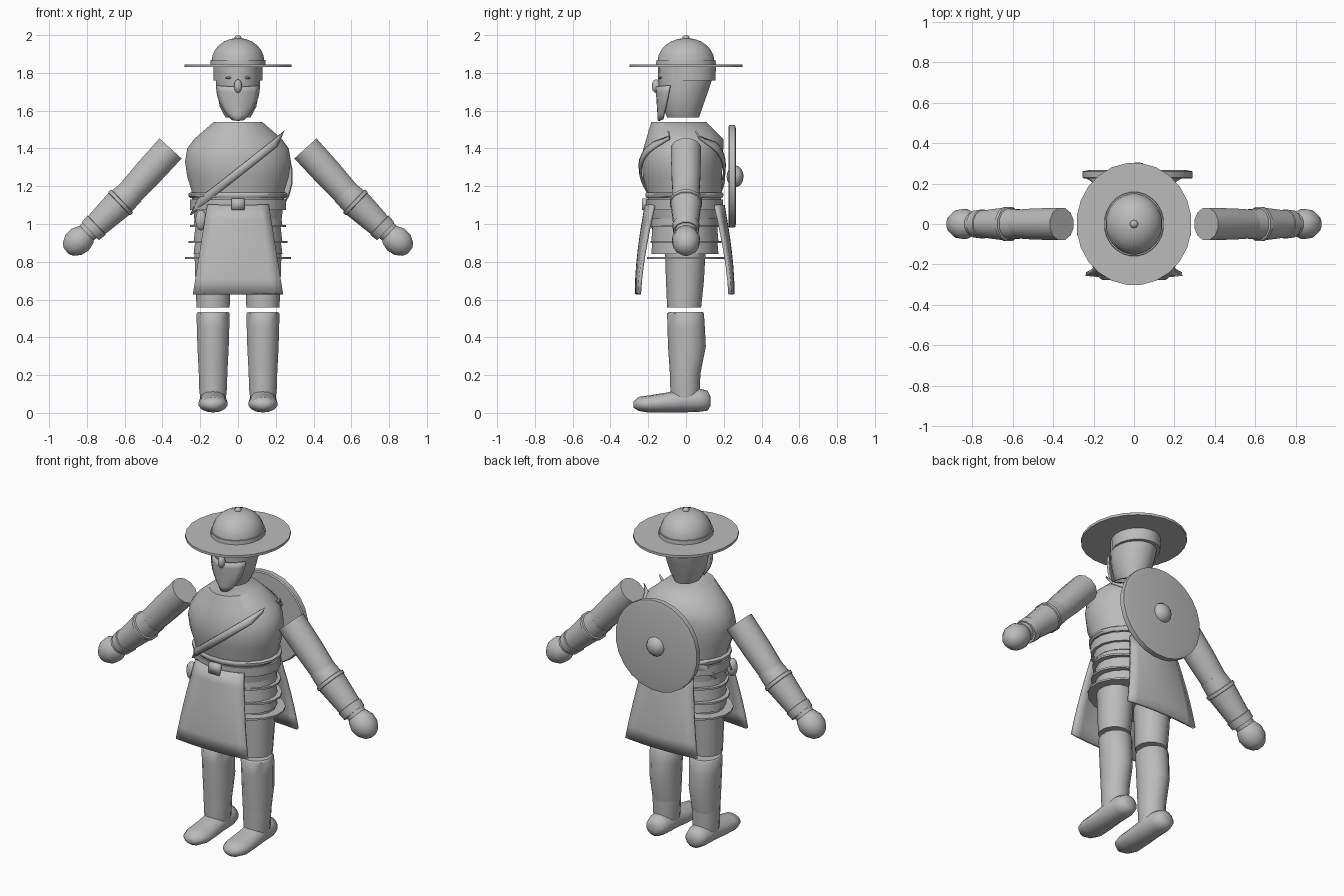
import bpy, bmesh, math
from mathutils import Vector

cube = bpy.data.objects.get("Cube")
if cube:
    bpy.data.objects.remove(cube, do_unlink=True)

grey = bpy.data.materials.new("plain grey")
grey.use_nodes = True
grey.diffuse_color = (0.5, 0.5, 0.5, 1)
grey.node_tree.nodes["Principled BSDF"].inputs["Base Color"].default_value = (0.5, 0.5, 0.5, 1)


def finish(name, bm, angle=40):
    bmesh.ops.recalc_face_normals(bm, faces=bm.faces)
    mesh = bpy.data.meshes.new(name)
    bm.to_mesh(mesh)
    bm.free()
    mesh.materials.append(grey)
    obj = bpy.data.objects.new(name, mesh)
    bpy.context.collection.objects.link(obj)
    bpy.ops.object.select_all(action="DESELECT")
    obj.select_set(True)
    bpy.context.view_layer.objects.active = obj
    bpy.ops.object.shade_smooth_by_angle(angle=math.radians(angle))
    return obj


def loft(name, rings, sides=16, angle=40):
    """Closed skin over elliptical rings: z, half width, front y, back y, centre x."""
    bm = bmesh.new()
    loops = []
    for z, rx, front, back, cx in rings:
        cy, ry = (front + back) / 2, (back - front) / 2
        turn = [2 * math.pi * (i + 0.5) / sides for i in range(sides)]
        loops.append([bm.verts.new((cx + rx * math.cos(t), cy + ry * math.sin(t), z)) for t in turn])
    for a, b in zip(loops, loops[1:]):
        for i in range(sides):
            j = (i + 1) % sides
            bm.faces.new((a[i], a[j], b[j], b[i]))
    bm.faces.new(loops[0])
    bm.faces.new(loops[-1])
    return finish(name, bm, angle)


def limb(name, start, end, profile, sides=12):
    """Round piece along a line; profile holds distance fraction and radius."""
    a, b = Vector(start), Vector(end)
    d = b - a
    obj = loft(name, [(f * d.length, r, -r, r, 0) for f, r in profile], sides)
    obj.rotation_mode = "QUATERNION"
    obj.rotation_quaternion = d.to_track_quat("Z", "Y")
    obj.location = a


def ball(name, centre, radii, segments=14, rings=8):
    bm = bmesh.new()
    bmesh.ops.create_uvsphere(bm, u_segments=segments, v_segments=rings, radius=1)
    bmesh.ops.scale(bm, vec=radii, verts=bm.verts)
    bmesh.ops.translate(bm, vec=centre, verts=bm.verts)
    finish(name, bm, 60)


def sheet(name, point, nu, nv, thickness):
    """Thick curved sheet from a function of u in -1..1 and v in 0..1."""
    bm = bmesh.new()
    grid = [[bm.verts.new(point(2 * u / nu - 1, v / nv)) for u in range(nu + 1)] for v in range(nv + 1)]
    for a, b in zip(grid, grid[1:]):
        for i in range(nu):
            bm.faces.new((a[i], a[i + 1], b[i + 1], b[i]))
    obj = finish(name, bm)
    solid = obj.modifiers.new("thickness", "SOLIDIFY")
    solid.thickness = thickness
    solid.offset = 0


# Hat
loft("hat_brim", [(1.83, 0.285, -0.303, 0.303, 0), (1.845, 0.285, -0.303, 0.303, 0)], 24)
loft("hat_band", [(1.84, 0.148, -0.16, 0.16, 0), (1.868, 0.146, -0.158, 0.158, 0)], 24)
dome = []
for i in range(7):
    t = math.radians(i * 14.5)
    dome.append((1.86 + 0.125 * math.sin(t), 0.141 * math.cos(t), -0.152 * math.cos(t), 0.152 * math.cos(t), 0))
loft("hat_dome", dome, 24)
ball("hat_knob", (0, 0, 1.985), (0.02, 0.02, 0.015), 10, 6)
loft("hat_liner", [(1.76, 0.13, -0.125, 0.158, 0), (1.835, 0.132, -0.128, 0.16, 0)], 20)

# Head
loft("head", [(1.565, 0.068, -0.1, 0.07, 0), (1.62, 0.098, -0.125, 0.088, 0), (1.71, 0.115, -0.143, 0.12, 0),
              (1.77, 0.12, -0.148, 0.14, 0), (1.835, 0.122, -0.148, 0.148, 0)], 18, 50)


def beard_point(u, v):
    half = 0.112 - 0.082 * v ** 2.2
    return (half * u, -0.155 + 0.07 * u * u * (1 - v * 0.7) + 0.012 * v, 1.725 - 0.18 * v + 0.008 * abs(u))


sheet("beard", beard_point, 8, 6, 0.012)
ball("nose", (0, -0.158, 1.73), (0.022, 0.023, 0.036), 10, 7)
for side in (-1, 1):
    ball("eyelid", (side * 0.05, -0.136, 1.774), (0.018, 0.01, 0.006), 8, 5)

# Torso, with the chest rings reused by the shoulder strap
chest = [(1.03, 0.235, -0.19, 0.18, 0), (1.18, 0.25, -0.21, 0.19, 0), (1.25, 0.272, -0.23, 0.192, 0),
         (1.33, 0.284, -0.238, 0.198, 0), (1.4, 0.272, -0.228, 0.2, 0), (1.45, 0.235, -0.213, 0.2, 0),
         (1.54, 0.13, -0.185, 0.11, 0)]
loft("chest", chest, 20, 50)


def strap_point(sign):
    def point(u, v):
        x, z = 0.225 - 0.455 * v + 0.02 * u, 1.45 - 0.36 * v + 0.042 * u
        lower, upper = next((a, b) for a, b in zip(chest, chest[1:]) if a[0] <= z <= b[0])
        f = (z - lower[0]) / (upper[0] - lower[0])
        rx, front, back = (lower[i] + f * (upper[i] - lower[i]) for i in (1, 2, 3))
        depth = (back - front) / 2 * math.sqrt(max(0.12, 1 - (x / rx) ** 2))
        return (x, (front + back) / 2 + sign * (depth + 0.01), z)
    return point


sheet("front_strap", strap_point(-1), 2, 12, 0.012)
sheet("back_strap", strap_point(1), 2, 12, 0.01)

# Belts and hip plates
loft("upper_belt", [(1.138, 0.255, -0.212, 0.195, 0), (1.148, 0.266, -0.218, 0.2, 0),
                    (1.16, 0.266, -0.218, 0.2, 0), (1.168, 0.255, -0.212, 0.195, 0)], 20)
loft("waist_belt", [(1.075, 0.256, -0.21, 0.198, 0), (1.13, 0.256, -0.212, 0.198, 0)], 20)
sheet("buckle", lambda u, v: (0.035 * u, -0.217, 1.136 - 0.062 * v), 1, 1, 0.03)
for base in (0.99, 0.905, 0.84):
    loft("hip_plate", [(base, 0.238, -0.186, 0.174, 0), (base + 0.1, 0.226, -0.178, 0.166, 0)], 20)
for base, width in ((0.985, 0.258), (0.9, 0.265), (0.815, 0.284)):
    depth = width - 0.075
    loft("hip_rim", [(base, width, -depth, depth, 0), (base + 0.011, width, -depth, depth, 0)], 20)
ball("pouch", (-0.195, -0.165, 1.02), (0.032, 0.03, 0.055), 10, 7)


# Front and back skirt panels
def panel_point(sign):
    def point(u, v):
        half = 0.16 + 0.078 * v
        bulge = 0.04 - 0.025 * v
        depth = 0.203 + 0.052 * math.sin(v * math.pi / 2) - bulge * u * u
        return (half * u, sign * depth - 0.007, 1.1 - 0.472 * v)
    return point


sheet("front_panel", panel_point(-1), 8, 6, 0.018)
sheet("back_panel", panel_point(1), 8, 6, 0.018)

# Round shield on the back, turned to face backwards
shield = loft("shield", [(0.224, 0.268, -0.268, 0.268, 0), (0.23, 0.274, -0.274, 0.274, 0),
                         (0.26, 0.274, -0.274, 0.274, 0), (0.266, 0.245, -0.245, 0.245, 0)], 24, 25)
shield.rotation_euler = (-math.pi / 2, 0, 0)
shield.location = (0.018, 0, 1.252)
ball("shield_boss", (0.018, 0.26, 1.252), (0.058, 0.045, 0.058), 14, 8)

# Arms and legs
for side, word in ((-1, "right"), (1, "left")):
    shoulder, elbow = (side * 0.357, 0, 1.4), (side * 0.59, 0, 1.145)
    wrist, hand = (side * 0.782, 0, 0.962), (side * 0.845, 0, 0.912)
    limb(word + "_upper_arm", shoulder, elbow, ((0, 0.082), (0.5, 0.08), (1, 0.072)))
    limb(word + "_forearm", elbow, hand, ((-0.1, 0.07), (0.5, 0.066), (1, 0.05)))
    limb(word + "_bracer", elbow, wrist, ((-0.15, 0.074), (0.12, 0.079), (0.13, 0.088), (0.2, 0.088),
                                          (0.21, 0.083), (0.82, 0.068), (0.83, 0.073), (1, 0.068)))
    limb(word + "_hand", wrist, (side * 0.91, 0, 0.857),
         ((0.02, 0.035), (0.15, 0.06), (0.42, 0.076), (0.7, 0.07), (0.92, 0.045), (1, 0.02)))

    x = side * 0.132
    loft(word + "_thigh", [(0.557, 0.09, -0.1, 0.08, x), (0.7, 0.096, -0.106, 0.095, x),
                           (0.88, 0.102, -0.112, 0.105, x)], 14)
    loft(word + "_shin", [(0.2, 0.077, -0.085, 0.075, x), (0.35, 0.085, -0.095, 0.105, x),
                          (0.45, 0.088, -0.098, 0.1, x), (0.525, 0.09, -0.1, 0.095, x),
                          (0.535, 0.082, -0.092, 0.088, x)], 14)
    loft(word + "_ankle", [(0.08, 0.07, -0.08, 0.07, x), (0.125, 0.075, -0.083, 0.073, x),
                           (0.22, 0.078, -0.086, 0.077, x)], 14)

    # Shoe: rounded sections from heel to toe, laid along the ground
    shoe = loft(word + "_shoe", [(-0.13, 0.025, 0.035, 0.085, 0), (-0.115, 0.055, 0.01, 0.115, 0),
                                 (-0.07, 0.07, 0.004, 0.127, 0), (0.02, 0.07, 0, 0.127, 0),
                                 (0.1, 0.075, 0, 0.106, 0), (0.2, 0.078, 0, 0.09, 0),
                                 (0.25, 0.06, 0.008, 0.083, 0), (0.277, 0.025, 0.025, 0.06, 0)], 14, 60)
    shoe.rotation_euler = (math.pi / 2, 0, 0)
    shoe.location = (x, 0, 0.002)
